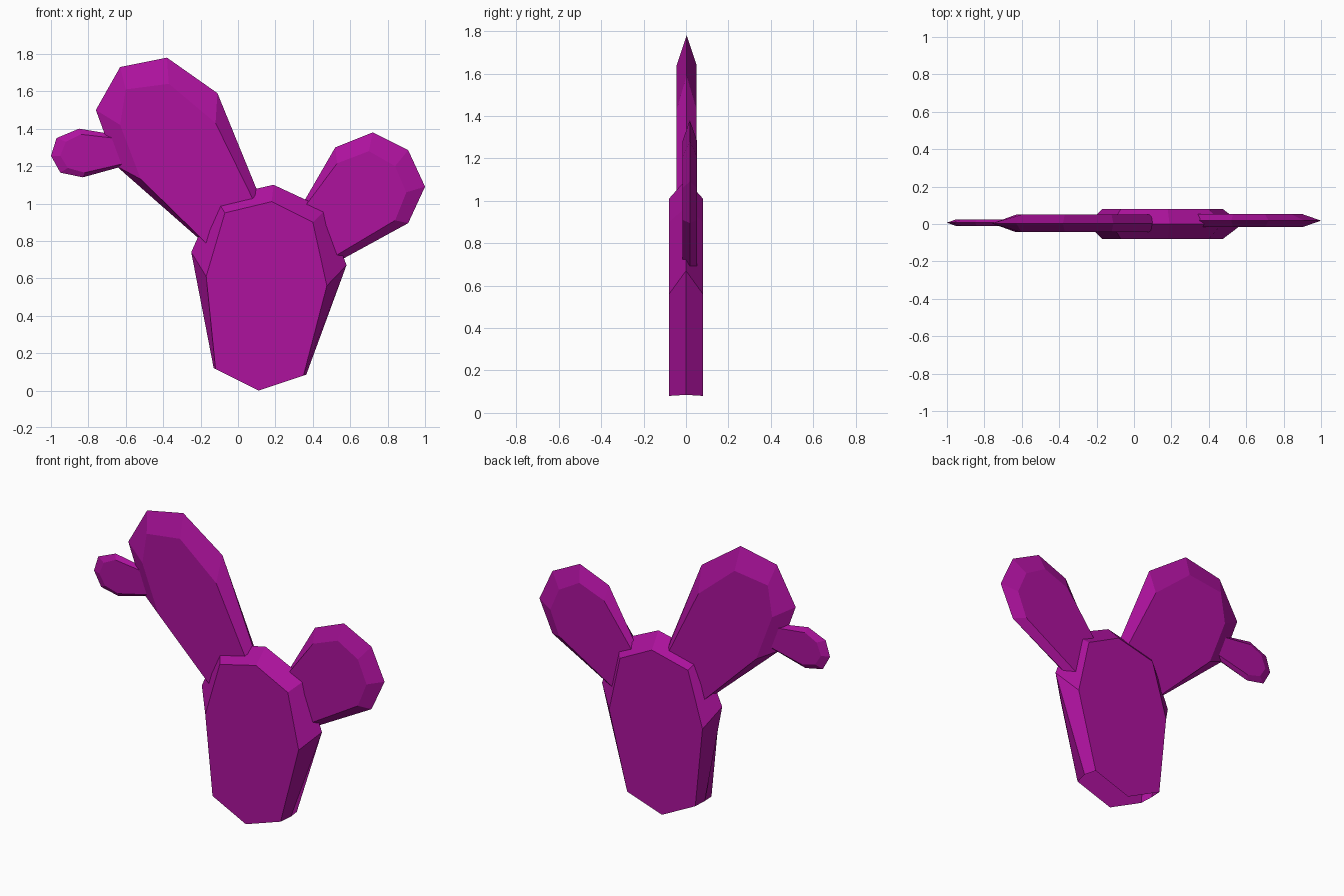
import bpy, bmesh

if "Cube" in bpy.data.objects:
    bpy.data.objects.remove(bpy.data.objects["Cube"])

mat = bpy.data.materials.new("magenta")
mat.diffuse_color = (0.42, 0.006, 0.34, 1)
mat.use_nodes = True
mat.node_tree.nodes["Principled BSDF"].inputs["Base Color"].default_value = mat.diffuse_color


def pad(name, rim, face, y, half, tip=None):
    """Flat bevelled pad, open at its base: a rim in the middle plane, a smaller face on each side."""
    bm = bmesh.new()
    mid = [bm.verts.new((x, y, z)) for x, z in rim]
    for side in (-1, 1):
        outer = [bm.verts.new((x, y + side * half, z)) for x, z in face]
        for i in range(len(rim) - 1):
            bm.faces.new((mid[i], mid[i + 1], outer[i + 1], outer[i]))
        if tip:
            outer.append(bm.verts.new((tip[0], y + side * half, tip[1])))
        bm.faces.new(outer)
    bmesh.ops.recalc_face_normals(bm, faces=bm.faces)
    mesh = bpy.data.meshes.new(name)
    bm.to_mesh(mesh)
    bm.free()
    mesh.materials.append(mat)
    obj = bpy.data.objects.new(name, mesh)
    bpy.context.collection.objects.link(obj)
    return obj


# Thick trunk pad with a pointed lower edge
pad("trunk_pad",
    [(-.13, .12), (-.25, .74), (-.12, 1.03), (.19, 1.10), (.47, .97), (.58, .67), (.365, .085)],
    [(-.12, .115), (-.17, .61), (-.07, .95), (.18, 1.01), (.40, .90), (.475, .56), (.35, .08)],
    0, .08, tip=(.11, 0))

# Large upper left pad
pad("left_pad",
    [(-.07, .69), (-.65, 1.20), (-.76, 1.50), (-.63, 1.73), (-.38, 1.78), (-.11, 1.59), (.18, .88)],
    [(-.07, .69), (-.52, 1.13), (-.63, 1.42), (-.60, 1.61), (-.37, 1.64), (-.12, 1.43), (.15, .88)],
    .003, .047)

# Right pad
pad("right_pad",
    [(.30, .92), (.52, 1.30), (.72, 1.38), (.91, 1.285), (1.0, 1.09), (.91, .895), (.48, .66)],
    [(.31, .92), (.53, 1.215), (.70, 1.28), (.84, 1.20), (.90, 1.06), (.84, .91), (.47, .69)],
    .018, .035)

# Small bud on the left pad
pad("small_pad",
    [(-.58, 1.355), (-.85, 1.40), (-.97, 1.35), (-1.0, 1.255), (-.95, 1.165), (-.83, 1.14), (-.54, 1.22)],
    [(-.58, 1.34), (-.84, 1.37), (-.92, 1.33), (-.95, 1.255), (-.91, 1.19), (-.82, 1.165), (-.54, 1.23)],
    .007, .018)
